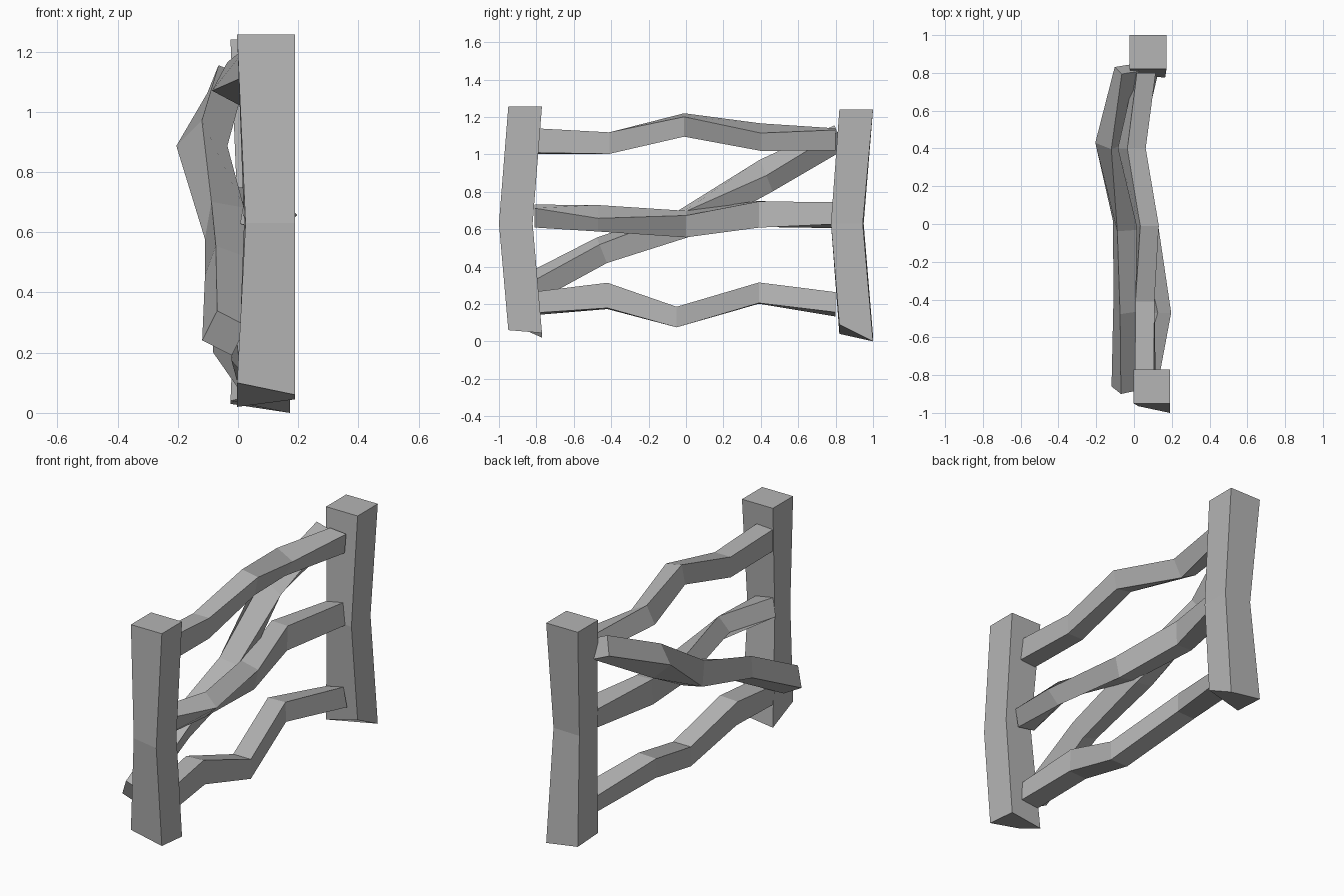
import bpy, bmesh
from math import sin, cos, radians

# Dark grey shared by all parts
grey = bpy.data.materials.new("dark_grey")
grey.diffuse_color = (0.46, 0.46, 0.46, 1)


def loft(name, rings):
    """Skin a chain of four-cornered rings and cap both ends."""
    bm = bmesh.new()
    loops = [[bm.verts.new(p) for p in ring] for ring in rings]
    for a, b in zip(loops, loops[1:]):
        for i in range(4):
            j = (i + 1) % 4
            bm.faces.new((a[i], a[j], b[j], b[i]))
    bm.faces.new(loops[0])
    bm.faces.new(loops[-1])
    bmesh.ops.recalc_face_normals(bm, faces=bm.faces)
    mesh = bpy.data.meshes.new(name)
    bm.to_mesh(mesh)
    bm.free()
    mesh.materials.append(grey)
    bpy.context.collection.objects.link(bpy.data.objects.new(name, mesh))


def post(name, x0, x1, y0, y1, mid, bottoms, top):
    """Post with a shifted waist and a roughly cut, uneven foot."""
    corners = [(x0, y0), (x1, y0), (x1, y1), (x0, y1)]
    loft(name, [[(x, y, z) for (x, y), z in zip(corners, bottoms)],
                [(x, y, 0.63) for x, y in mid],
                [(x, y, top) for x, y in corners]])


def rail(name, nodes, shear=0.0):
    """Bent beam; node = x, y, z, width, height, roll in degrees."""
    rings = []
    for x, y, z, w, h, roll in nodes:
        c, s = cos(radians(roll)), sin(radians(roll))
        ring = []
        for sx, sz in ((-1, -1), (1, -1), (1, 1), (-1, 1)):
            u, v = sx * w / 2, sz * h / 2
            dx, dz = u * c - v * s, u * s + v * c
            ring.append((x + dx, y - shear * dz, z + dz))
        rings.append(ring)
    loft(name, rings)


# Posts
post("front_post", -0.003, 0.19, -0.95, -0.77,
     [(0.025, -0.965), (0.19, -1.0), (0.19, -0.82), (0.02, -0.82)],
     (0.10, 0.06, 0.045, 0.02), 1.257)
post("back_post", -0.025, 0.172, 0.82, 1.0,
     [(0.0, 0.79), (0.165, 0.775), (0.165, 0.945), (0.0, 0.95)],
     (0.04, 0.09, 0.0, 0.03), 1.24)

# Horizontal rails
rail("top_rail", [(0.06, -0.79, 1.07, 0.10, 0.13, 4),
                  (0.058, -0.41, 1.06, 0.10, 0.115, 0),
                  (0.072, -0.01, 1.157, 0.10, 0.108, -11),
                  (-0.012, 0.40, 1.092, 0.11, 0.108, -28),
                  (0.06, 0.80, 1.08, 0.10, 0.11, -5)])
rail("middle_rail", [(0.07, -0.81, 0.67, 0.11, 0.105, -10),
                     (0.126, -0.47, 0.658, 0.10, 0.10, -45),
                     (0.06, 0.0, 0.627, 0.11, 0.12, -13),
                     (-0.015, 0.39, 0.68, 0.10, 0.14, -2),
                     (0.06, 0.79, 0.675, 0.11, 0.12, 11)])
rail("bottom_rail", [(0.055, -0.79, 0.205, 0.11, 0.115, 6),
                     (0.03, -0.42, 0.243, 0.11, 0.135, 3),
                     (0.06, -0.05, 0.13, 0.11, 0.11, 0),
                     (-0.03, 0.39, 0.258, 0.11, 0.11, 2),
                     (0.055, 0.80, 0.198, 0.11, 0.11, 12)])

# Diagonal brace on the left side
rail("diagonal_brace", [(-0.045, -0.87, 0.265, 0.11, 0.11, -27),
                        (-0.04, -0.45, 0.487, 0.11, 0.105, -20),
                        (-0.045, -0.01, 0.63, 0.11, 0.125, -10),
                        (-0.12, 0.43, 0.887, 0.12, 0.12, -45),
                        (-0.037, 0.82, 1.09, 0.10, 0.10, -22)], shear=0.4)
